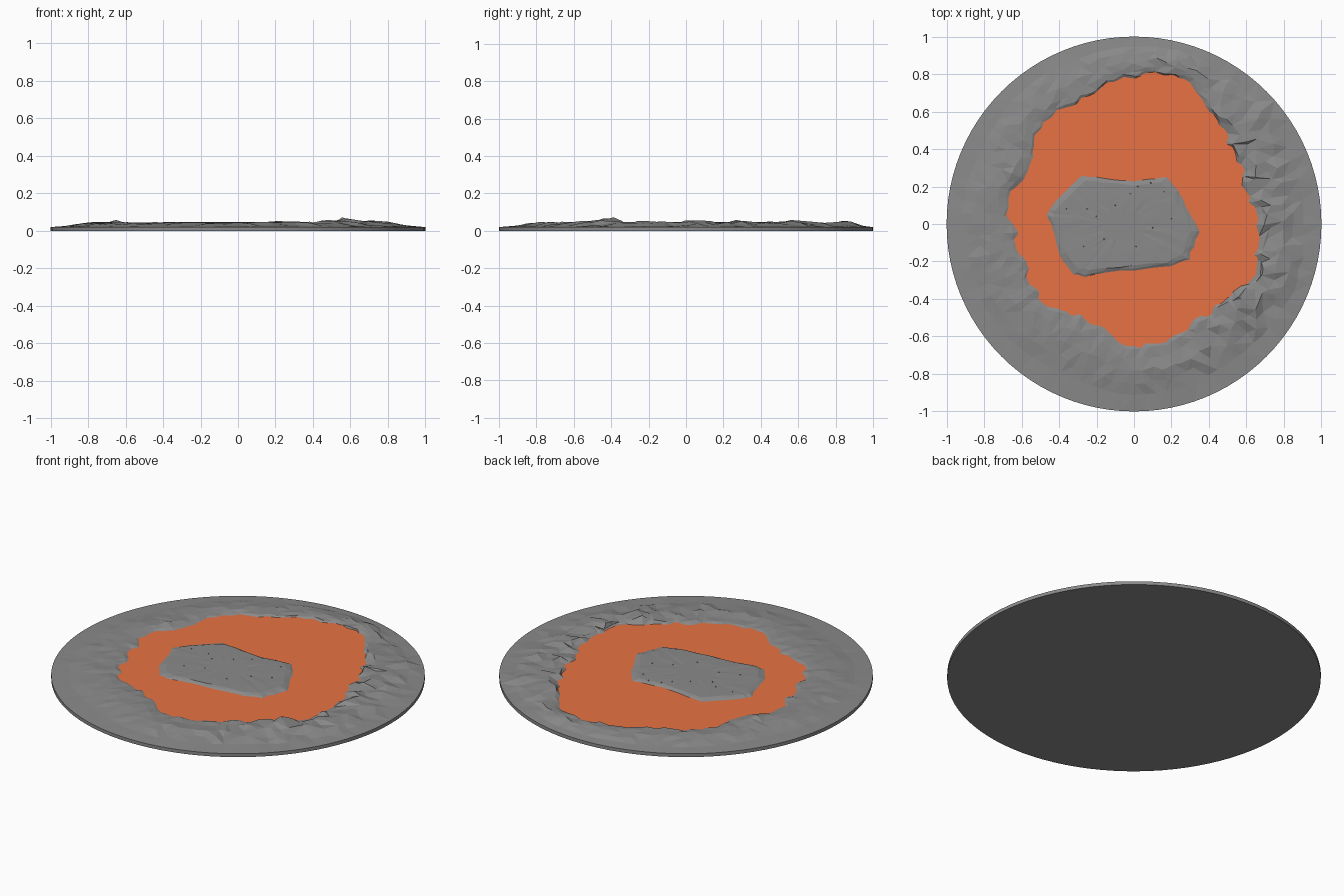
import bpy, bmesh, math, random
from mathutils import Vector

if "Cube" in bpy.data.objects:
    bpy.data.objects.remove(bpy.data.objects["Cube"])

random.seed(4)
N = 96
LAVA_Z = 0.034

SHORE = [(.66, 0), (.6, .17), (.6, .25), (.55, .38), (.5, .45), (.42, .6), (.33, .7), (.25, .81),
         (.1, .82), (0, .79), (-.15, .75), (-.22, .7), (-.33, .65), (-.43, .6), (-.5, .53),
         (-.54, .42), (-.52, .36), (-.6, .25), (-.68, .15), (-.67, .03), (-.63, -.03),
         (-.63, -.12), (-.57, -.2), (-.57, -.3), (-.45, -.45), (-.3, -.48), (-.15, -.56),
         (-.05, -.65), (.1, -.64), (.22, -.6), (.33, -.52), (.46, -.43), (.53, -.37),
         (.64, -.27), (.65, -.15)]
ISLAND = [(.35, -.04), (.28, .1), (.24, .18), (.17, .25), (0, .23), (-.2, .25), (-.28, .26),
          (-.38, .16), (-.46, .08), (-.46, .04), (-.42, -.05), (-.4, -.17), (-.32, -.27),
          (-.26, -.28), (-.16, -.26), (0, -.25), (.2, -.23), (.3, -.19), (.32, -.12)]
# Rock outcrops: x, y, height, spread
ROCKS = [(.58, -.41, .034, .07), (.47, .6, .018, .05), (.68, .6, .02, .06), (.24, .85, .014, .05),
         (.76, .03, .017, .06), (-.65, .27, .014, .04), (.78, .3, .014, .06), (.5, -.5, .014, .05)]


def material(name, rgb):
    mat = bpy.data.materials.new(name)
    mat.diffuse_color = (*rgb, 1)
    mat.use_nodes = True
    mat.node_tree.nodes["Principled BSDF"].inputs["Base Color"].default_value = mat.diffuse_color
    return mat


stone = material("dark_stone", (.255, .255, .255))
glow = material("lava", (.8, .17, .056))


def shore_radius(a):
    pts = sorted((math.atan2(y, x) % math.tau, math.hypot(x, y)) for x, y in SHORE)
    pts = [(pts[-1][0] - math.tau, pts[-1][1])] + pts + [(pts[0][0] + math.tau, pts[0][1])]
    for (a0, r0), (a1, r1) in zip(pts, pts[1:]):
        if a0 <= a <= a1:
            return r0 + (r1 - r0) * (a - a0) / max(a1 - a0, 1e-6)
    return pts[0][1]


def finish(bm, name, mat):
    bmesh.ops.triangulate(bm, faces=[f for f in bm.faces if len(f.verts) == 4])
    bmesh.ops.recalc_face_normals(bm, faces=bm.faces)
    me = bpy.data.meshes.new(name)
    bm.to_mesh(me)
    bm.free()
    ob = bpy.data.objects.new(name, me)
    bpy.context.collection.objects.link(ob)
    me.materials.append(mat)
    return ob


def bridge(bm, r0, r1):
    n = len(r0)
    for i in range(n):
        j = (i + 1) % n
        bm.faces.new((r0[i], r0[j], r1[j], r1[i]))


# Rocky rim and base disc: rings from the shore to the outer edge, then underside
bm = bmesh.new()
PROFILE = [(0, .029), (.09, .039), (.22, .043), (.4, .043), (.58, .036), (.75, .026), (1, .02)]
rings = [[] for _ in PROFILE]
for i in range(N):
    a = math.tau * i / N
    inner = shore_radius(a) - .018 + random.uniform(-.014, .014)
    east = max(0, math.cos(a + .1))
    for k, (t, z) in enumerate(PROFILE):
        r, ang = inner + (1 - inner) * t, a
        if 0 < k < 6:
            wild = (.6 + 1.1 * east) * (1 if k < 5 else .3)
            r += random.uniform(-.014, .014) * wild
            ang += random.uniform(-.02, .02) * wild
            z += random.uniform(-.006, .006) * wild
            x, y = r * math.cos(ang), r * math.sin(ang)
            z += max(h * math.exp(-((x - u) ** 2 + (y - v) ** 2) / s ** 2) for u, v, h, s in ROCKS)
        rings[k].append(bm.verts.new((r * math.cos(ang), r * math.sin(ang), z)))
for p, q in zip(rings, rings[1:]):
    bridge(bm, p, q)
foot = [bm.verts.new((v.co.x, v.co.y, 0)) for v in rings[-1]]
bridge(bm, rings[-1], foot)
bm.faces.new(foot)
rim = finish(bm, "rocky_rim", stone)
# The rim is an open shell: make sure the underside faces down
if min(rim.data.polygons, key=lambda p: p.center.z).normal.z > 0:
    rim.data.flip_normals()

# Lava pool, tucked under the shore
bm = bmesh.new()
pool = []
for i in range(N):
    a = math.tau * i / N
    r = shore_radius(a) + .01
    pool.append(bm.verts.new((r * math.cos(a), r * math.sin(a), LAVA_Z)))
bm.faces.new(pool)
bmesh.ops.triangulate(bm, faces=bm.faces)
lava = finish(bm, "lava_pool", glow)
if lava.data.polygons[0].normal.z < 0:
    lava.data.flip_normals()

# Central island: rough slab with a sloping edge and a slightly uneven top
bm = bmesh.new()
outline = []
for (x0, y0), (x1, y1) in zip(ISLAND, ISLAND[1:] + ISLAND[:1]):
    outline += [Vector((x0, y0)), Vector(((x0 + x1) / 2, (y0 + y1) / 2))]
centre = Vector((-.06, 0))
rings = []
for s, z, rough in [(1.02, .03, .025), (.95, .04, .02), (.89, .045, .02), (.6, .046, .01), (.3, .046, .01)]:
    ring = []
    for p in outline:
        q = centre + (p - centre) * (s + random.uniform(-rough, rough))
        ring.append(bm.verts.new((q.x, q.y, z + random.uniform(-.001, .001))))
    rings.append(ring)
for p, q in zip(rings, rings[1:]):
    bridge(bm, p, q)
bm.faces.new(rings[-1])
island = finish(bm, "island", stone)
if max(island.data.polygons, key=lambda p: p.area).normal.z < 0:
    island.data.flip_normals()

# Tiny pebbles on the island
bm = bmesh.new()
for x, y in [(-.36, .08), (-.25, .08), (-.1, .1), (-.02, .16), (.02, .2), (.09, .22), (.16, .17),
             (-.2, .04), (-.16, -.08), (.01, -.12), (.1, -.02), (-.27, -.12), (.2, .03)]:
    res = bmesh.ops.create_cone(bm, segments=5, radius1=.004, radius2=.002, depth=.003, cap_ends=True)
    bmesh.ops.translate(bm, verts=res["verts"], vec=(x, y, .047))
finish(bm, "pebbles", stone)
